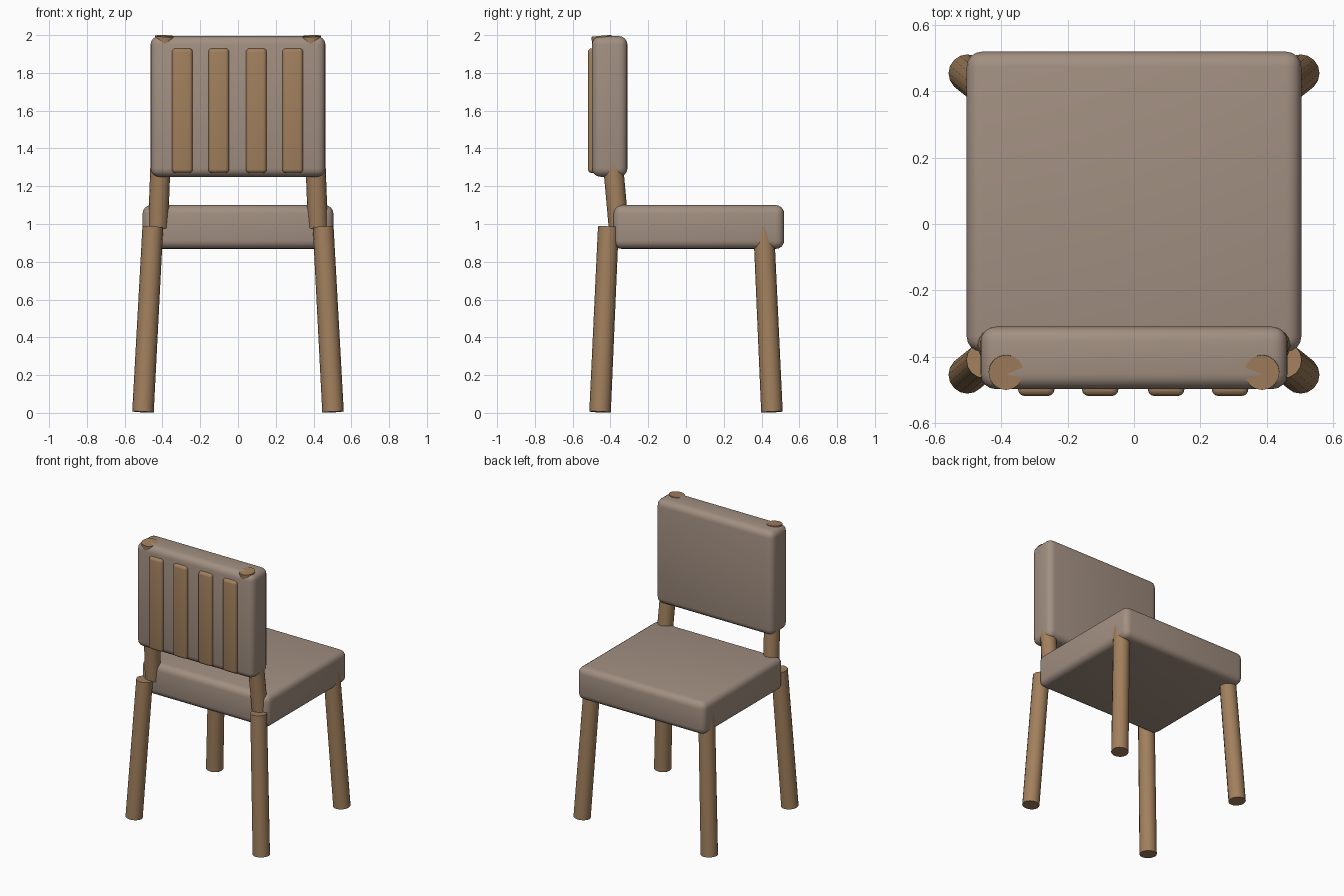
import bpy
import bmesh
import math
from mathutils import Vector

cube = bpy.data.objects.get("Cube")
if cube:
    bpy.data.objects.remove(cube, do_unlink=True)


def material(name, rgb):
    mat = bpy.data.materials.new(name)
    mat.use_nodes = True
    mat.diffuse_color = (*rgb, 1)
    mat.node_tree.nodes["Principled BSDF"].inputs["Base Color"].default_value = (*rgb, 1)
    return mat


fabric = material("taupe_fabric", (0.36, 0.275, 0.22))
wood = material("brown_wood", (0.36, 0.215, 0.11))


def finish(name, bm, mat):
    mesh = bpy.data.meshes.new(name)
    bm.to_mesh(mesh)
    bm.free()
    mesh.materials.append(mat)
    obj = bpy.data.objects.new(name, mesh)
    bpy.context.collection.objects.link(obj)
    bpy.ops.object.select_all(action="DESELECT")
    bpy.context.view_layer.objects.active = obj
    obj.select_set(True)
    bpy.ops.object.shade_smooth_by_angle(angle=math.radians(40))
    return obj


def rounded_box(name, low, high, radius, mat):
    low, high = Vector(low), Vector(high)
    bm = bmesh.new()
    bmesh.ops.create_cube(bm, size=1)
    bmesh.ops.scale(bm, vec=high - low, verts=bm.verts)
    bmesh.ops.translate(bm, vec=(low + high) / 2, verts=bm.verts)
    bmesh.ops.bevel(bm, geom=bm.edges[:], offset=radius, segments=4,
                    profile=0.5, affect="EDGES")
    return finish(name, bm, mat)


def rod(name, bottom, top, r_bottom, r_top, mat):
    bottom, top = Vector(bottom), Vector(top)
    axis = top - bottom
    bm = bmesh.new()
    bmesh.ops.create_cone(bm, cap_ends=True, segments=16, radius1=r_bottom,
                          radius2=r_top, depth=axis.length)
    turn = Vector((0, 0, 1)).rotation_difference(axis).to_matrix()
    bmesh.ops.rotate(bm, cent=(0, 0, 0), matrix=turn, verts=bm.verts)
    bmesh.ops.translate(bm, vec=(bottom + top) / 2, verts=bm.verts)
    return finish(name, bm, mat)


# Cushioned seat and backrest
rounded_box("seat", (-0.505, -0.385, 0.868), (0.505, 0.52, 1.1), 0.045, fabric)
rounded_box("backrest", (-0.463, -0.498, 1.25), (0.463, -0.31, 1.9945), 0.045, fabric)

# Splayed legs and leaning backrest posts
for side, sx in (("left", 1), ("right", -1)):
    for end, sy in (("front", -1), ("back", 1)):
        rod(f"{end}_{side}_leg", (sx * 0.503, sy * 0.455, 0.005),
            (sx * 0.451, sy * 0.411, 0.985), 0.057, 0.055, wood)
    rod(f"{side}_backrest_post", (sx * 0.423, -0.356, 0.98),
        (sx * 0.386, -0.448, 1.995), 0.053, 0.053, wood)

# Vertical slats on the backrest
for i, x in enumerate((-0.295, -0.102, 0.097, 0.29)):
    rounded_box(f"slat_{i + 1}", (x - 0.055, -0.519, 1.27),
                (x + 0.055, -0.46, 1.93), 0.02, wood)
